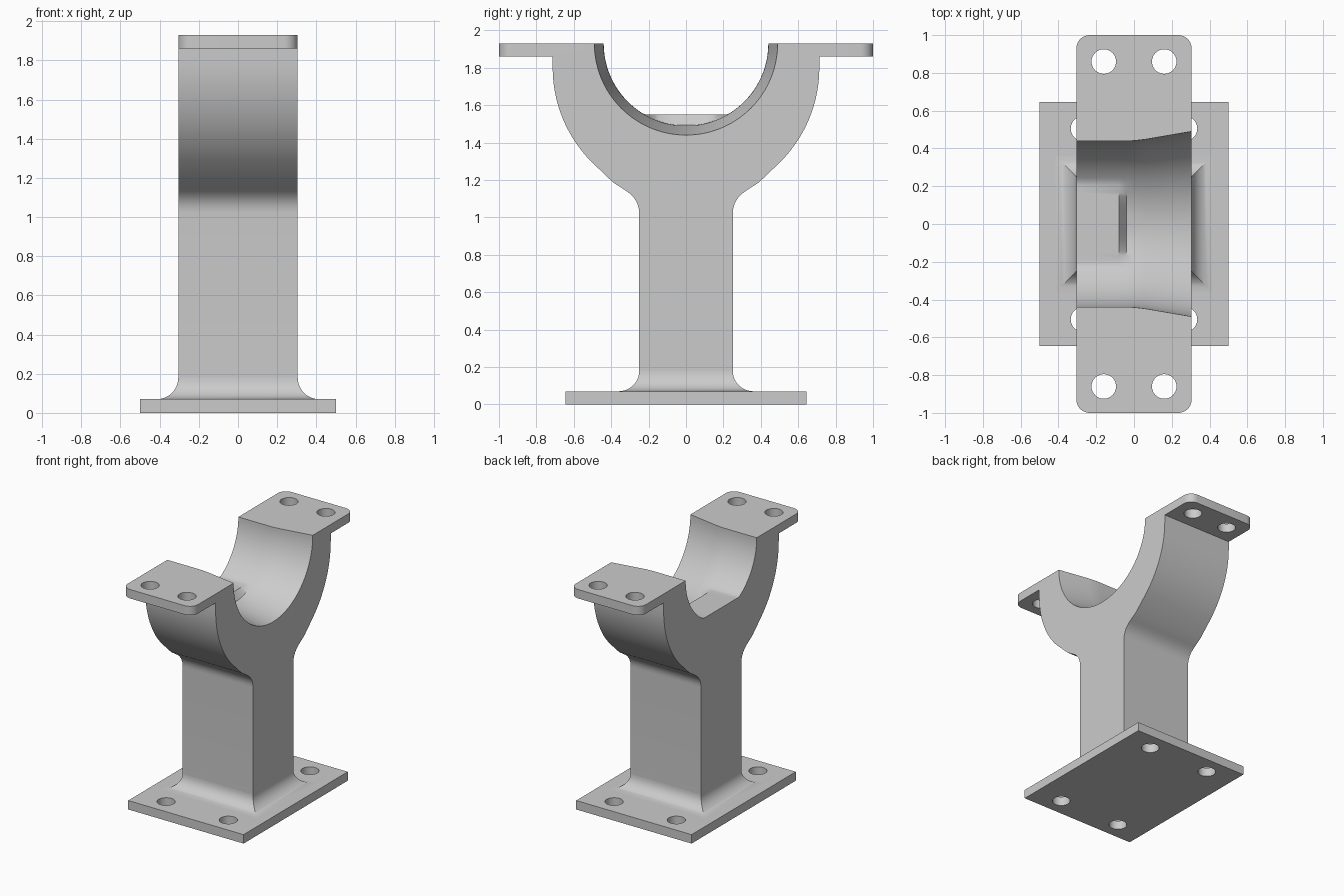
import bpy, bmesh, math
from mathutils import Matrix

cube = bpy.data.objects.get("Cube")
if cube:
    bpy.data.objects.remove(cube, do_unlink=True)

grey = bpy.data.materials.new("light grey")
grey.use_nodes = True
grey.diffuse_color = (0.6, 0.6, 0.6, 1)
grey.node_tree.nodes["Principled BSDF"].inputs["Base Color"].default_value = (0.6, 0.6, 0.6, 1)

WIDTH = 0.305       # half width of the stem and cradle
STEM = 0.25         # half depth of the stem
BASE_TOP = 0.07
TOP = 1.93


def make_object(name, bm):
    bmesh.ops.recalc_face_normals(bm, faces=bm.faces[:])
    mesh = bpy.data.meshes.new(name)
    bm.to_mesh(mesh)
    bm.free()
    mesh.materials.append(grey)
    obj = bpy.data.objects.new(name, mesh)
    bpy.context.collection.objects.link(obj)
    return obj


def loft(rings):
    """Skin equal-length closed rings and cap both ends."""
    bm = bmesh.new()
    loops = [[bm.verts.new(p) for p in ring] for ring in rings]
    for a, b in zip(loops, loops[1:]):
        for i in range(len(a)):
            j = (i + 1) % len(a)
            bm.faces.new((a[i], a[j], b[j], b[i]))
    bm.faces.new(loops[0])
    bm.faces.new(loops[-1])
    return bm


def drill(obj, hx, hy, z, radius):
    """Cut four vertical bolt holes, mirrored in x and y."""
    bm = bmesh.new()
    for sx in (-1, 1):
        for sy in (-1, 1):
            bmesh.ops.create_cone(bm, cap_ends=True, segments=40, radius1=radius, radius2=radius,
                                  depth=0.3, matrix=Matrix.Translation((sx * hx, sy * hy, z)))
    cutter = make_object("hole_cutter", bm)
    cutter.hide_render = True
    mod = obj.modifiers.new("holes", 'BOOLEAN')
    mod.operation, mod.solver, mod.object = 'DIFFERENCE', 'EXACT', cutter
    activate(obj)
    bpy.ops.object.modifier_apply(modifier=mod.name)
    bpy.data.objects.remove(cutter, do_unlink=True)


def activate(obj):
    bpy.ops.object.select_all(action='DESELECT')
    obj.select_set(True)
    bpy.context.view_layer.objects.active = obj


# Outer half profile: stem, concave neck, cradle arc, bolting flange
half = [(STEM, BASE_TOP)]
for i in range(9):
    t = 1 - i / 8
    half.append((0.33 - 0.16 * t + 0.08 * t * t, 1.148 - 0.096 * t - 0.032 * t * t))
half.append((0.39, 1.187))
for i in range(15):
    a = math.radians(45 * (1 - i / 14))
    half.append((0.713 * math.cos(a), 1.8 - 0.713 * math.sin(a)))
half += [(0.713, 1.86), (1, 1.86), (1, TOP)]


def section(x, radius, floor):
    """Full cradle section with a round seat, levelled off at the floor height."""
    seat = []
    for i in range(65):
        a = math.pi * i / 64
        seat.append((radius * math.cos(a), max(floor, TOP - radius * math.sin(a))))
    outline = half + seat + [(-y, z) for y, z in reversed(half)]
    return [(x, y, z) for y, z in outline]


# Stem and cradle: the seat widens to one side and has a flat pad on the other
bm = loft([section(*s) for s in (
    (-WIDTH, 0.44, 1.549), (-0.08, 0.44, 1.549), (-0.04, 0.44, 1.495),
    (0, 0.441, 0), (0.06, 0.448, 0), (WIDTH, 0.49, 0))])
corners = [e for e in bm.edges
           if all(abs(v.co.y) > 0.999 and abs(v.co.x) > WIDTH - 0.001 for v in e.verts)
           and abs(e.verts[0].co.z - e.verts[1].co.z) > 0.01]
bmesh.ops.bevel(bm, geom=corners, offset=0.07, segments=8, profile=0.5, affect='EDGES')
cradle = make_object("stem_and_cradle", bm)
drill(cradle, 0.16, 0.86, 1.9, 0.065)

# Base plate
bm = bmesh.new()
bmesh.ops.create_cube(bm, size=1, matrix=Matrix.Translation((0, 0, BASE_TOP / 2))
                      @ Matrix.Diagonal((1, 1.29, BASE_TOP, 1)))
base = make_object("base_plate", bm)
drill(base, 0.27, 0.505, 0.03, 0.065)

# Mitred fillet around the foot of the stem
rings = []
R = 0.11
for i in range(11):
    a = math.pi / 2 * i / 10
    out, z = R * (1 - math.sin(a)), BASE_TOP + R * (1 - math.cos(a))
    x, y = WIDTH + out, STEM + out
    rings.append([(-x, -y, z), (x, -y, z), (x, y, z), (-x, y, z)])
fillet = make_object("foot_fillet", loft(rings))

for obj in (cradle, base, fillet):
    activate(obj)
    bpy.ops.object.shade_smooth_by_angle(angle=math.radians(30))
